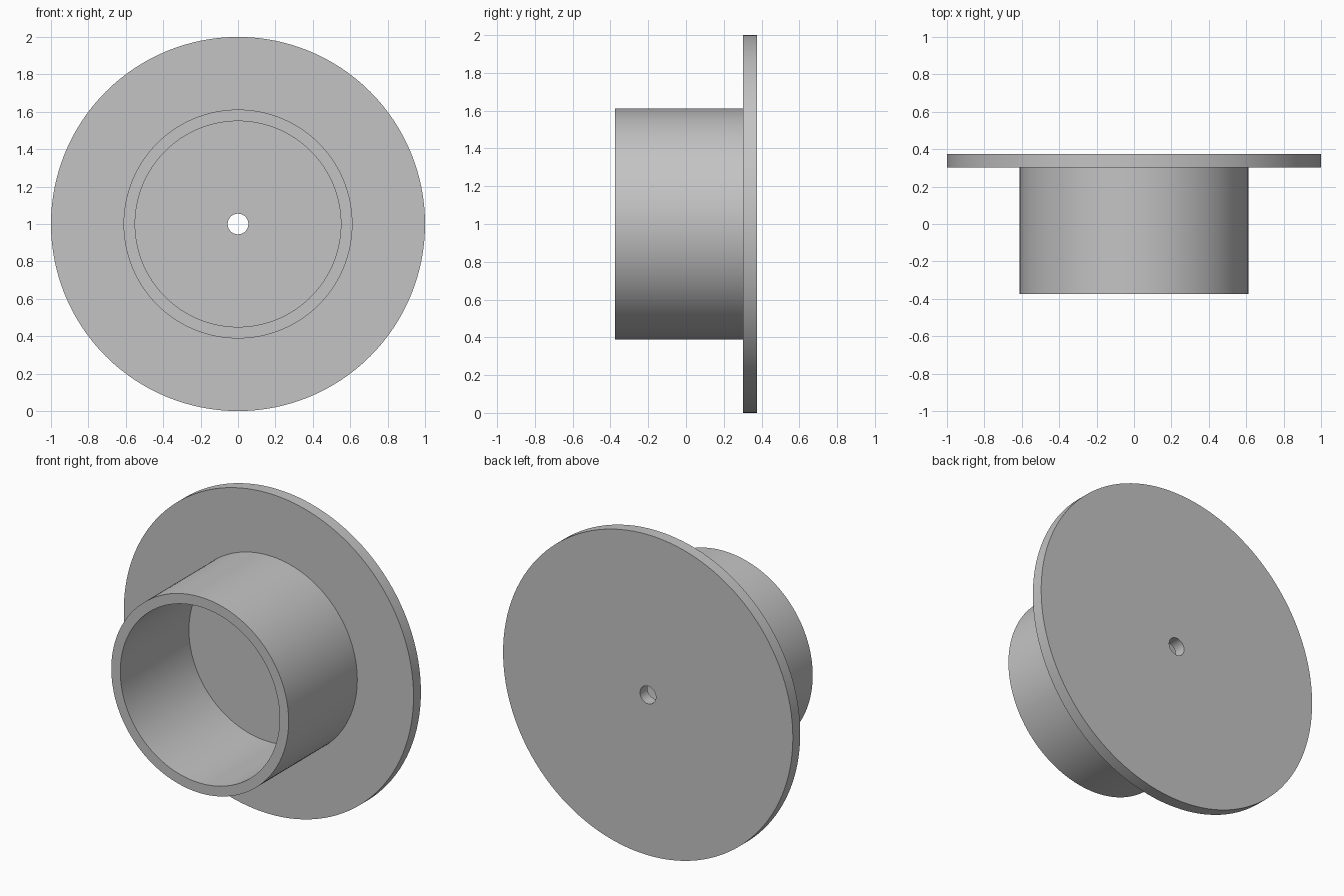
import bpy, bmesh, math

if "Cube" in bpy.data.objects:
    bpy.data.objects.remove(bpy.data.objects["Cube"])

SEGMENTS = 128

grey = bpy.data.materials.new("plain grey")
grey.diffuse_color = (0.55, 0.55, 0.55, 1)
grey.use_nodes = True
grey.node_tree.nodes["Principled BSDF"].inputs["Base Color"].default_value = grey.diffuse_color


def lathe(name, profile):
    """Revolve a closed (radius, y) profile around the y axis at z = 1."""
    bm = bmesh.new()
    rings = []
    for i in range(SEGMENTS):
        a = 2 * math.pi * i / SEGMENTS
        rings.append([bm.verts.new((r * math.cos(a), y, 1 + r * math.sin(a)))
                      for r, y in profile])
    n = len(profile)
    for i in range(SEGMENTS):
        p, q = rings[i], rings[(i + 1) % SEGMENTS]
        for j in range(n):
            k = (j + 1) % n
            bm.faces.new((p[j], p[k], q[k], q[j]))
    bmesh.ops.recalc_face_normals(bm, faces=bm.faces)
    mesh = bpy.data.meshes.new(name)
    bm.to_mesh(mesh)
    bm.free()
    mesh.materials.append(grey)
    obj = bpy.data.objects.new(name, mesh)
    bpy.context.collection.objects.link(obj)
    bpy.context.view_layer.objects.active = obj
    obj.select_set(True)
    bpy.ops.object.shade_smooth_by_angle(angle=math.radians(30))
    obj.select_set(False)
    return obj


# One turned piece: flange disc with centre hole, and hollow open sleeve in front
lathe("flanged_sleeve", [
    (0.055, 0.375), (1.0, 0.375), (1.0, 0.302),       # back face and rim
    (0.612, 0.302), (0.612, -0.375),                  # flange front, sleeve outside
    (0.55, -0.375), (0.55, 0.302), (0.055, 0.302),    # sleeve inside, floor
])
